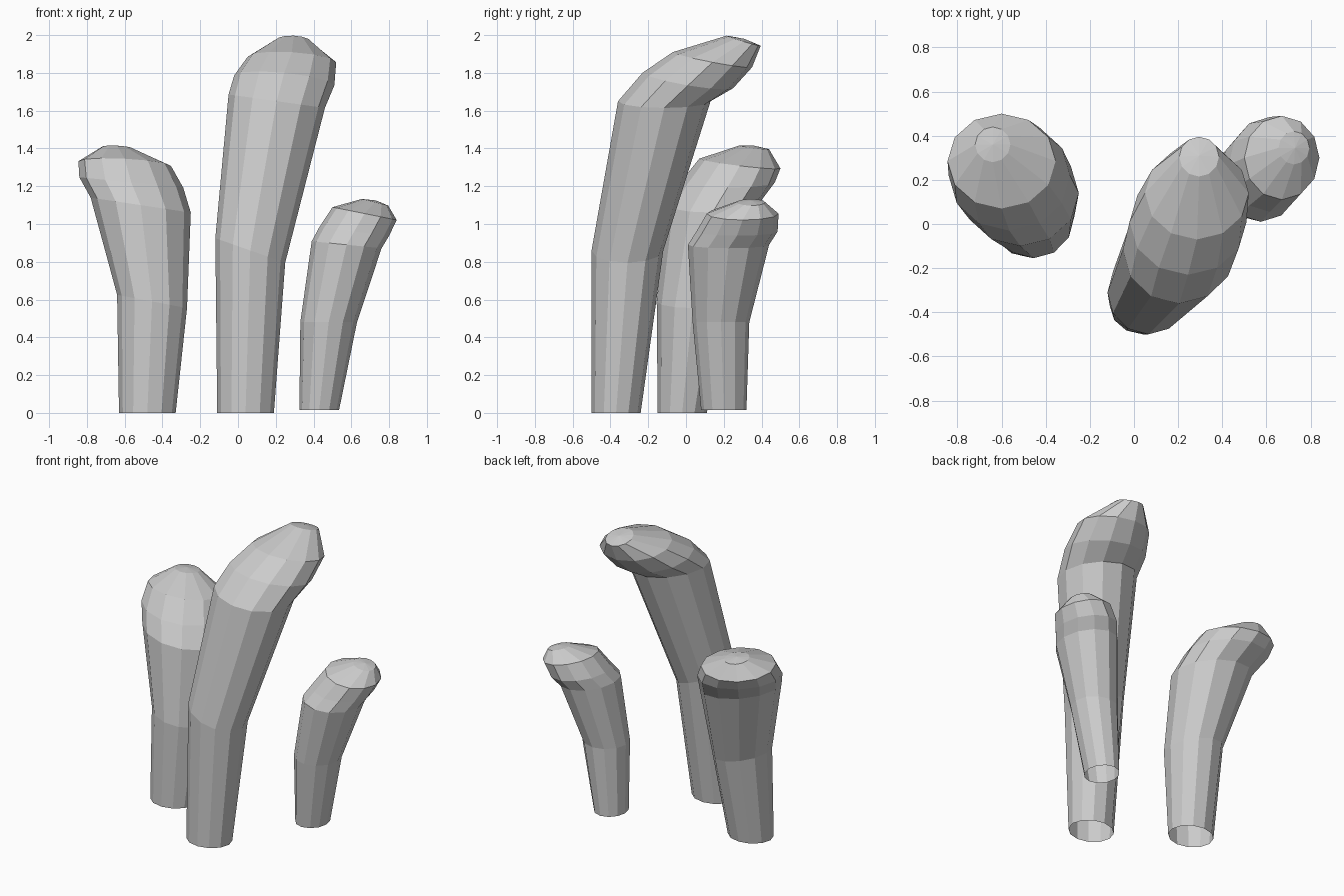
import bpy, bmesh
from math import cos, sin, pi

SIDES = 12


def stalk(name, rings, tip):
    """Loft tilted elliptical rings (x, y, z, rx, ry, slope_x, slope_y); open base, pointed cap."""
    bm = bmesh.new()
    loops = []
    for cx, cy, cz, rx, ry, sx, sy in rings:
        loop = []
        for i in range(SIDES):
            a = 2 * pi * i / SIDES
            dx, dy = rx * cos(a), ry * sin(a)
            loop.append(bm.verts.new((cx + dx, cy + dy, cz + sx * dx + sy * dy)))
        loops.append(loop)
    for low, high in zip(loops, loops[1:]):
        for i in range(SIDES):
            j = (i + 1) % SIDES
            bm.faces.new((low[i], low[j], high[j], high[i]))
    apex = bm.verts.new(tip)
    for i in range(SIDES):
        bm.faces.new((loops[-1][i], loops[-1][(i + 1) % SIDES], apex))
    mesh = bpy.data.meshes.new(name)
    bm.to_mesh(mesh)
    bm.free()
    obj = bpy.data.objects.new(name, mesh)
    bpy.context.collection.objects.link(obj)
    return obj


# Tall middle stalk, bending to the back right
stalk("tall_stalk", [
    (.04, -.37, 0, .15, .13, 0, 0),
    (.065, -.31, .86, .185, .19, -.35, 0),
    (.205, -.115, 1.65, .255, .245, -.14, 0),
    (.245, .01, 1.76, .265, .24, -.1, -.17),
    (.285, .14, 1.87, .235, .21, -.06, -.19),
    (.295, .305, 1.97, .09, .09, -.05, -.3),
], (.295, .31, 1.98))

# Medium stalk on the left, bending to the back left
stalk("medium_stalk", [
    (-.48, -.02, 0, .15, .13, 0, 0),
    (-.455, .035, .59, .185, .19, -.19, 0),
    (-.515, .14, 1.1, .265, .24, -.15, 0),
    (-.565, .22, 1.22, .275, .25, -.1, 0),
    (-.6, .285, 1.32, .245, .215, -.05, -.12),
    (-.64, .36, 1.405, .08, .08, -.05, -.12),
], (-.64, .36, 1.415))

# Short stalk on the right, leaning right
stalk("short_stalk", [
    (.43, .2, .015, .105, .12, 0, 0),
    (.48, .185, .48, .15, .15, 0, 0),
    (.575, .225, .89, .185, .215, -.1, 0),
    (.615, .27, .96, .185, .215, -.12, 0),
    (.67, .3, 1.055, .17, .19, -.2, 0),
    (.725, .345, 1.115, .07, .075, -.25, 0),
], (.73, .345, 1.125))
